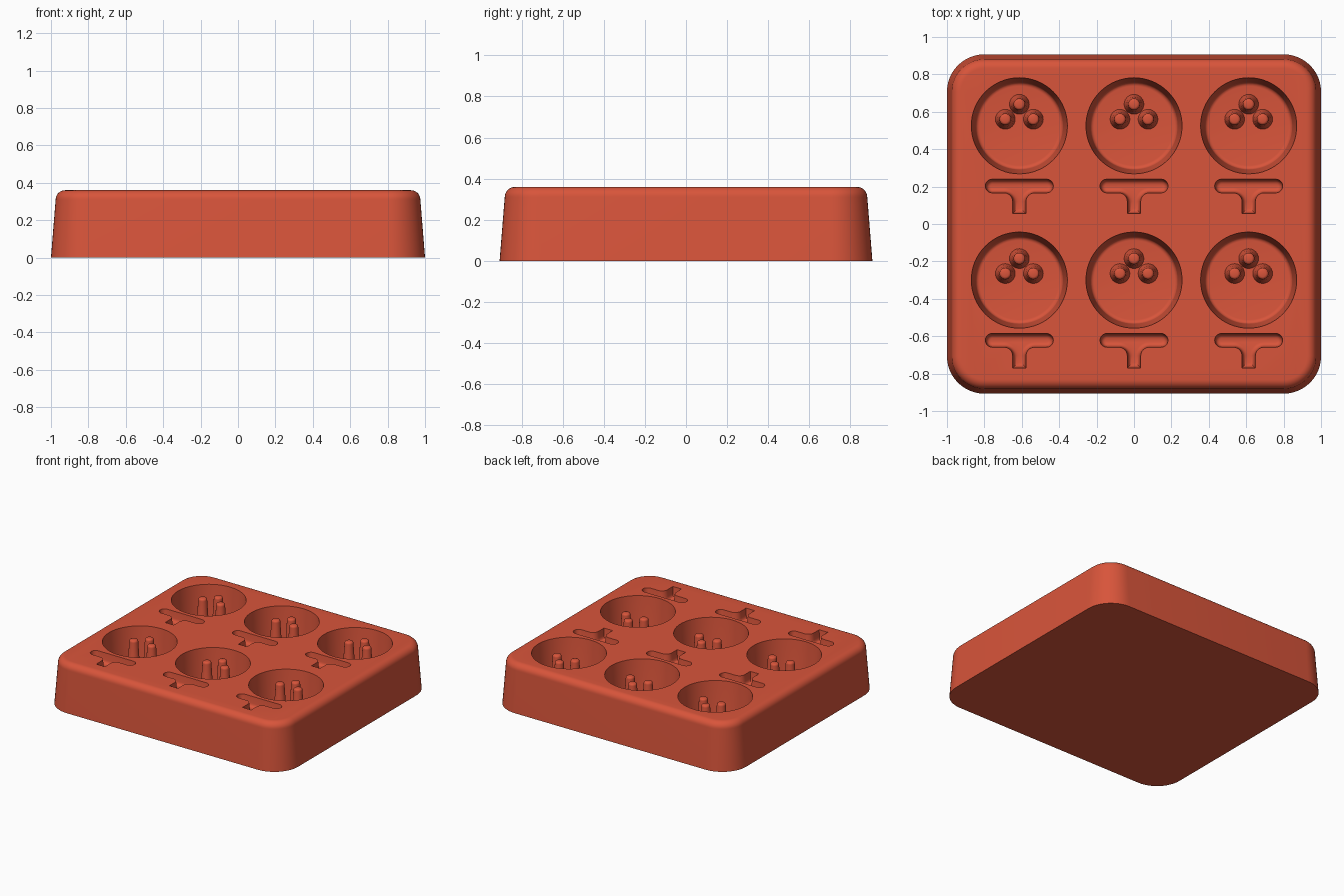
import bpy, bmesh
from math import radians, sin, cos

cube = bpy.data.objects.get("Cube")
if cube:
    bpy.data.objects.remove(cube)

HEIGHT = 0.36
FLOOR = 0.08
CENTRES = [(x, y) for y in (-0.30, 0.525) for x in (-0.613, 0, 0.613)]

clay = bpy.data.materials.new("terracotta red")
clay.use_nodes = True
clay.diffuse_color = (0.69, 0.09, 0.043, 1)
clay.node_tree.nodes["Principled BSDF"].inputs["Base Color"].default_value = clay.diffuse_color


def arc(cx, cy, r, start, end, steps):
    angles = [radians(start + (end - start) * i / steps) for i in range(steps + 1)]
    return [(cx + r * cos(a), cy + r * sin(a)) for a in angles]


def circle(r):
    return arc(0, 0, r, 0, 360, 64)[:-1]


def rounded_rect(inset):
    """Block outline with rounded corners, counter-clockwise."""
    r = 0.2
    hx, hy = 1.0 - r, 0.907 - r
    pts = []
    for sx, sy, start in ((1, 1, 0), (-1, 1, 90), (-1, -1, 180), (1, -1, 270)):
        pts += arc(sx * hx, sy * hy, r - inset, start, start + 90, 12)
    return pts


def tee(inset):
    """T-shaped outline: round-ended bar with a filleted stem."""
    bar_y, half, fillet = -0.322, 0.037, 0.045
    stem, end_y = 0.036, -0.47
    fx, fy = stem + fillet, bar_y - half - fillet
    pts = arc(0.145, bar_y, half - inset, -90, 90, 10)
    pts += arc(-0.145, bar_y, half - inset, 90, 270, 10)
    pts += arc(-fx, fy, fillet + inset, 90, 0, 8)
    pts += [(-stem + inset, end_y + inset), (stem - inset, end_y + inset)]
    pts += arc(fx, fy, fillet + inset, 180, 90, 8)
    return pts


def loft(bm, layers, cx=0, cy=0):
    """Close a solid through (outline, z) layers, bottom to top."""
    rings = [[bm.verts.new((cx + x, cy + y, z)) for x, y in pts] for pts, z in layers]
    n = len(rings[0])
    for low, high in zip(rings, rings[1:]):
        for i in range(n):
            j = (i + 1) % n
            bm.faces.new((low[i], low[j], high[j], high[i]))
    bm.faces.new(rings[0][::-1])
    bm.faces.new(rings[-1])


def make_object(name, bm):
    bmesh.ops.recalc_face_normals(bm, faces=bm.faces)
    mesh = bpy.data.meshes.new(name)
    bm.to_mesh(mesh)
    bm.free()
    mesh.materials.append(clay)
    obj = bpy.data.objects.new(name, mesh)
    bpy.context.collection.objects.link(obj)
    return obj


def activate(obj):
    bpy.ops.object.select_all(action='DESELECT')
    obj.select_set(True)
    bpy.context.view_layer.objects.active = obj


def smooth(obj):
    activate(obj)
    bpy.ops.object.shade_smooth_by_angle(angle=radians(35))


# Tray block: drafted walls and a rounded top edge
bm = bmesh.new()
layers = [(rounded_rect(0), 0)]
for inset, z in arc(0.075, HEIGHT - 0.05, 0.05, 180, 90, 8):
    layers.append((rounded_rect(inset), z))
loft(bm, layers)
tray = make_object("tray_block", bm)

# Cutters: round wells and T-shaped slots
bm = bmesh.new()
for cx, cy in CENTRES:
    well = [(circle(r), z) for r, z in arc(0.212, FLOOR + 0.022, 0.022, -90, 0, 5)]
    well += [(circle(0.257), HEIGHT), (circle(0.261), HEIGHT + 0.04)]
    loft(bm, well, cx, cy)
    slot = [(tee(0.005 + 0.025 * (1 - cos(radians(a)))),
             HEIGHT - 0.05 - 0.025 * sin(radians(a))) for a in (85, 65, 45, 25, 0)]
    slot += [(tee(0), HEIGHT), (tee(0), HEIGHT + 0.04)]
    loft(bm, slot, cx, cy)
cutter = make_object("recess_cutter", bm)
cutter.hide_render = True

cut = tray.modifiers.new("recesses", 'BOOLEAN')
cut.operation = 'DIFFERENCE'
cut.solver = 'EXACT'
cut.object = cutter
activate(tray)
bpy.ops.object.modifier_apply(modifier=cut.name)
bpy.data.objects.remove(cutter)
smooth(tray)

# Three tapered pegs standing in each well
bm = bmesh.new()
for cx, cy in CENTRES:
    for px, py in ((0, 0.115), (-0.075, 0.035), (0.075, 0.035)):
        shape = [(0.053, FLOOR - 0.01), (0.053, FLOOR), (0.045, FLOOR + 0.02)]
        shape += arc(0.015, 0.33, 0.016, 0, 80, 4)
        loft(bm, [(arc(0, 0, r, 0, 360, 24)[:-1], z) for r, z in shape], cx + px, cy + py)
smooth(make_object("well_pegs", bm))
bpy.ops.object.select_all(action='DESELECT')
